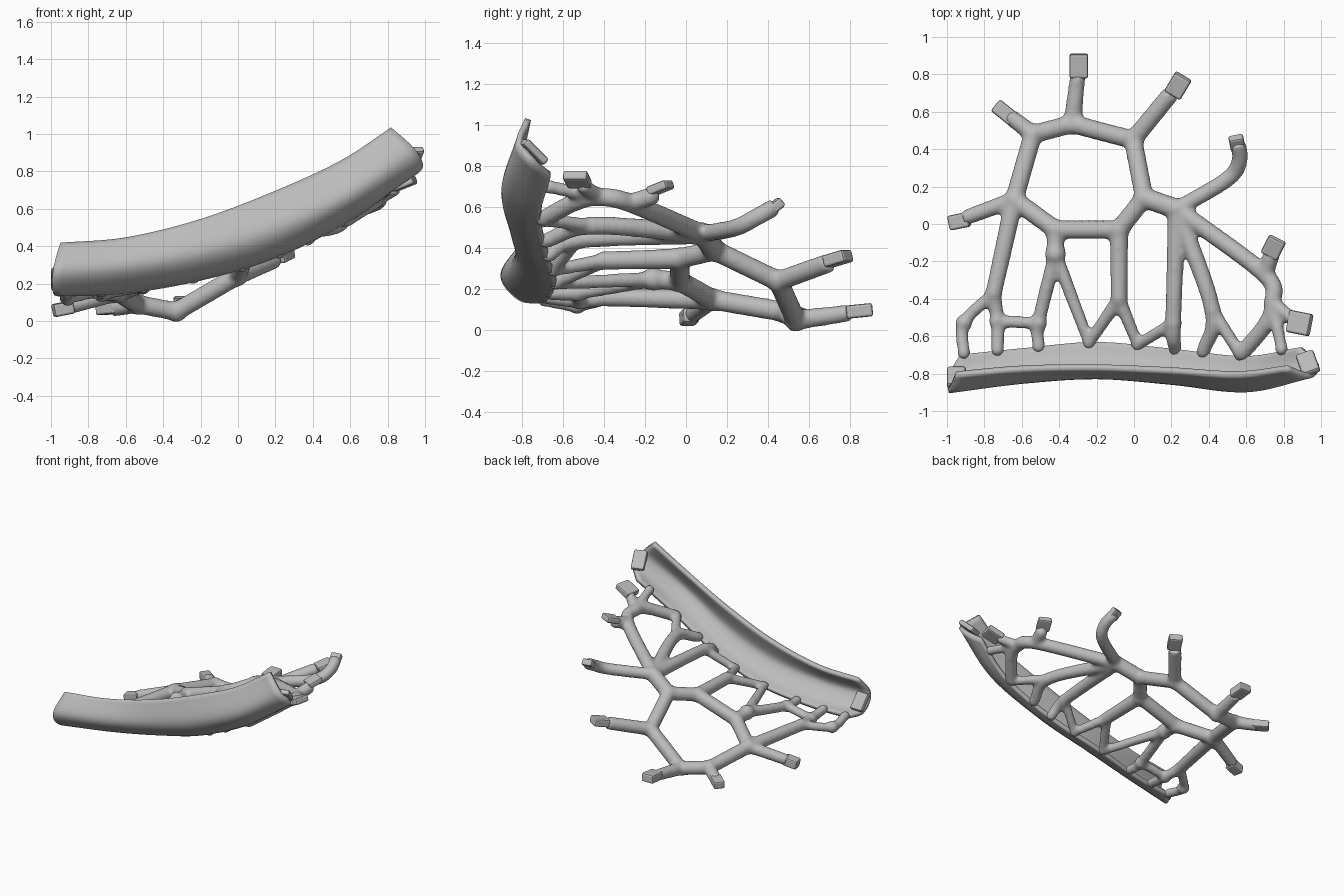
import bpy
import bmesh
from mathutils import Vector, Matrix

default_cube = bpy.data.objects.get("Cube")
if default_cube:
    bpy.data.objects.remove(default_cube, do_unlink=True)

grey = bpy.data.materials.new("plain grey")
grey.use_nodes = True
grey.diffuse_color = (0.5, 0.5, 0.5, 1)
grey.node_tree.nodes["Principled BSDF"].inputs["Base Color"].default_value = grey.diffuse_color


def make_object(name, bm):
    """Turn a bmesh into a linked grey object."""
    bmesh.ops.recalc_face_normals(bm, faces=bm.faces)
    mesh = bpy.data.meshes.new(name)
    bm.to_mesh(mesh)
    bm.free()
    mesh.materials.append(grey)
    obj = bpy.data.objects.new(name, mesh)
    bpy.context.collection.objects.link(obj)
    return obj


def spline(points, steps):
    """Sample a smooth curve that passes through every point."""
    points = [Vector(p) for p in points]
    padded = [points[0] * 2 - points[1]] + points + [points[-1] * 2 - points[-2]]
    samples = []
    for before, start, end, after in zip(padded, padded[1:], padded[2:], padded[3:]):
        for step in range(steps):
            t = step / steps
            samples.append(start + (end - before) * (t / 2)
                           + (before * 2 - start * 5 + end * 4 - after) * (t * t / 2)
                           + (start * 3 - before - end * 3 + after) * (t ** 3 / 2))
    return samples + [points[-1]]


# Curved rim: four long edges, joined by a rounded section
top_edge = [(-.95, -.8, .41), (-.6, -.77, .44), (-.2, -.765, .54),
            (.2, -.78, .69), (.55, -.8, .85), (.82, -.77, 1.03)]
front_bulge = [(-.99, -.89, .27), (-.6, -.84, .3), (-.2, -.815, .37),
               (.2, -.845, .5), (.6, -.885, .69), (.94, -.81, .92)]
underside = [(-.99, -.81, .16), (-.6, -.765, .2), (-.2, -.735, .265),
             (.21, -.77, .39), (.62, -.81, .6), (.98, -.745, .83)]
back_edge = [(-.93, -.7, .145), (-.6, -.67, .16), (-.2, -.635, .23),
             (.2, -.67, .35), (.6, -.71, .55), (.89, -.66, .76)]

bm = bmesh.new()
long_edges = [spline(edge, 8) for edge in (top_edge, front_bulge, underside, back_edge)]
rows = [[bm.verts.new(p) for p in spline(section, 6)] for section in zip(*long_edges)]
for row, following in zip(rows, rows[1:]):
    for i in range(len(row) - 1):
        bm.faces.new((row[i], row[i + 1], following[i + 1], following[i]))
rim = make_object("curved_rim", bm)
shell = rim.modifiers.new("Thickness", "SOLIDIFY")
shell.thickness = 0.03
shell.offset = 0
bpy.context.view_layer.objects.active = rim
rim.select_set(True)
bpy.ops.object.shade_smooth_by_angle()

# Joints of the branching lattice; the ring joints come first, in order
joint = dict(
    ring_left=(-.64, .13, .15), ring_rear_left=(-.54, .48, .09),
    ring_rear=(-.33, .535, .05), ring_rear_right=(-.005, .45, .24),
    ring_right=(.055, .14, .39), ring_front_right=(-.08, -.03, .35),
    ring_front_left=(-.42, -.03, .24), hub=(.23, .08, .47),
    tall_fork=(-.42, -.16, .25), mid_fork=(-.08, -.4, .34),
    low_fork=(-.75, -.37, .16), low_cross=(-.73, -.52, .145),
    cross_end=(-.51, -.53, .185), outer_bend=(-.91, -.53, .125),
    right_fork=(.21, -.53, .44), far_fork=(.42, -.46, .51),
    side_bend=(.7, -.27, .62), side_fork=(.74, -.42, .65),
    side_low=(.71, -.53, .63),
)
# Points where branches run into the rim
root = dict(
    a=(-.91, -.69, .15), b=(-.73, -.675, .16), c=(-.51, -.655, .18),
    d=(-.24, -.635, .23), e=(.02, -.645, .295), f=(.22, -.67, .365),
    g=(.37, -.685, .435), h=(.57, -.7, .54), i=(.79, -.67, .7),
)
# Free ends of the arms
tip = dict(
    low_left=(-.91, .03, .075), rear_left=(-.67, .58, .065),
    rear=(-.3, .8, .085), rear_right=(.2, .7, .33),
    bent=(.555, .43, .6), knob=(.74, -.15, .66), short=(.85, -.51, .71),
)
place = {**joint, **root, **tip, "arm_bend": (.5, .24, .5), "arm_turn": (.565, .34, .55)}

# Each branch: start radius, end radius, and the places it visits
ring = list(joint)[:7]
branches = [(.051, .051, f"{start} {end}") for start, end in zip(ring, ring[1:] + ring[:1])]
branches += [
    (.056, .056, "ring_right hub"),
    (.046, .042, "ring_left low_left"),
    (.048, .044, "ring_rear_left rear_left"),
    (.05, .042, "ring_rear rear"),
    (.05, .048, "ring_rear_right rear_right"),
    (.044, .044, "hub arm_bend arm_turn bent"),
    (.049, .044, "hub side_bend side_fork side_low h"),
    (.046, .046, "side_bend knob"),
    (.037, .032, "side_fork i"),
    (.039, .036, "side_fork short"),
    (.05, .036, "hub right_fork f"),
    (.05, .038, "hub far_fork g"),
    (.035, .034, "far_fork h"),
    (.034, .032, "right_fork e"),
    (.051, .046, "ring_front_right mid_fork"),
    (.038, .032, "mid_fork e"),
    (.038, .032, "mid_fork d"),
    (.049, .048, "ring_front_left tall_fork"),
    (.04, .034, "tall_fork cross_end c"),
    (.038, .032, "tall_fork d"),
    (.051, .045, "ring_left low_fork"),
    (.04, .035, "low_fork low_cross b"),
    (.034, .034, "low_cross cross_end"),
    (.034, .034, "low_fork outer_bend a"),
]


def add_tube(bm, start, end, start_radius, end_radius):
    """Add a closed tapered tube with a ball at its start."""
    axis = end - start
    turn = axis.to_track_quat("Z", "Y").to_matrix().to_4x4()
    bmesh.ops.create_cone(bm, cap_ends=True, segments=16, radius1=start_radius,
                          radius2=end_radius, depth=axis.length,
                          matrix=Matrix.Translation((start + end) / 2) @ turn)
    bmesh.ops.create_icosphere(bm, subdivisions=2, radius=start_radius,
                               matrix=Matrix.Translation(start))


# Branching lattice, fused into one smooth skin
bm = bmesh.new()
for first_radius, last_radius, route in branches:
    path = spline([place[name] for name in route.split()], 6)
    count = len(path) - 1
    for i in range(count):
        radii = [first_radius + (last_radius - first_radius) * k / count for k in (i, i + 1)]
        add_tube(bm, path[i], path[i + 1], *radii)
for name, position in joint.items():
    big = name.startswith(("ring", "hub", "tall"))
    bmesh.ops.create_icosphere(bm, subdivisions=2, radius=.06 if big else .049,
                               matrix=Matrix.Translation(position))
for position in root.values():
    bmesh.ops.create_icosphere(bm, subdivisions=2, radius=.038,
                               matrix=Matrix.Translation(position))
lattice = make_object("branch_lattice", bm)
fuse = lattice.modifiers.new("Fuse", "REMESH")
fuse.mode = "VOXEL"
fuse.voxel_size = 0.012
fuse.use_smooth_shade = True
relax = lattice.modifiers.new("Relax", "SMOOTH")
relax.factor = 0.5
relax.iterations = 12


def pad(name, centre, direction, size):
    """Flat-sided block whose length follows a direction."""
    bm = bmesh.new()
    turn = Vector(direction).to_track_quat("Y", "Z").to_matrix().to_4x4()
    bmesh.ops.create_cube(bm, size=1, matrix=Matrix.Translation(centre) @ turn
                          @ Matrix.Diagonal((*size, 1)))
    block = make_object(name, bm)
    bevel = block.modifiers.new("Soft edges", "BEVEL")
    bevel.width = 0.012
    bevel.segments = 2


# Flat mounting pads on the arm ends and rim ends
pad("low_left_pad", (-.935, .015, .065), (-1, -.2, -.2), (.08, .11, .07))
pad("rear_left_pad", (-.69, .595, .065), (-1, .8, -.1), (.08, .13, .06))
pad("rear_pad", (-.295, .845, .095), (0, 1, .1), (.1, .13, .065))
pad("rear_right_pad", (.235, .74, .35), (.6, 1, .3), (.1, .12, .06))
pad("bent_arm_pad", (.55, .435, .605), (-.2, 1, .8), (.08, .08, .05))
pad("knob_pad", (.745, -.125, .695), (.5, 1, .4), (.1, .11, .045))
pad("short_arm_pad", (.885, -.53, .735), (1, -.2, .4), (.12, .13, .05))
pad("rim_left_tab", (-.95, -.82, .225), (0, .1, -.11), (.1, .14, .04))
pad("rim_right_tab", (.93, -.745, .87), (-.05, .14, -.14), (.1, .15, .04))
